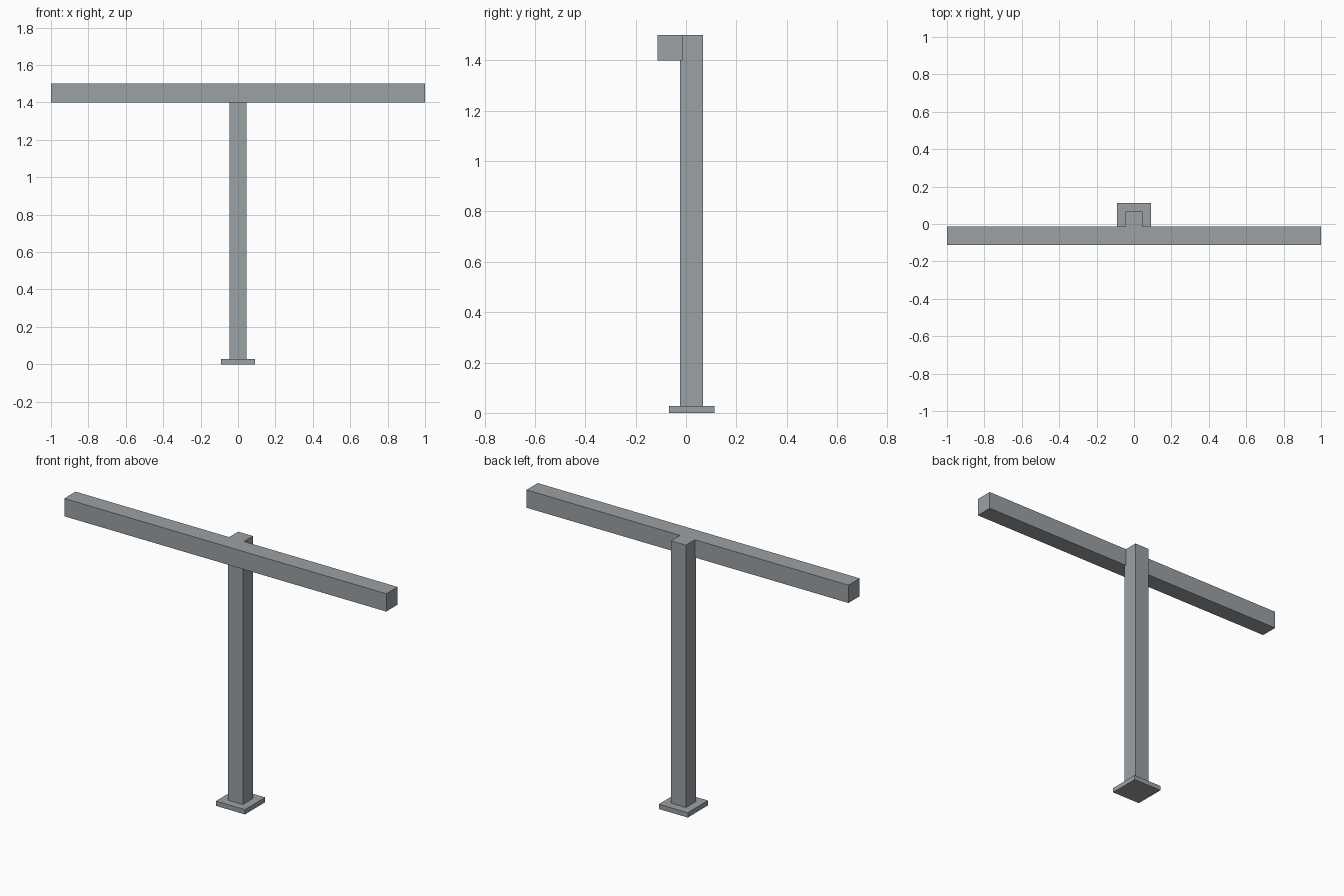
import bpy
from mathutils import Vector

cube = bpy.data.objects.get("Cube")
if cube:
    bpy.data.objects.remove(cube, do_unlink=True)

# One flat grey for the whole stand
grey = bpy.data.materials.new("steel_grey")
grey.use_nodes = True
colour = (0.33, 0.355, 0.375, 1)
grey.diffuse_color = colour
grey.node_tree.nodes["Principled BSDF"].inputs["Base Color"].default_value = colour


def box(name, low, high):
    """Flat-shaded box between two opposite corners."""
    low, high = Vector(low), Vector(high)
    bpy.ops.mesh.primitive_cube_add(size=1, location=(low + high) / 2)
    obj = bpy.context.object
    obj.name = name
    obj.scale = high - low
    bpy.ops.object.transform_apply(location=False, rotation=False, scale=True)
    obj.data.materials.append(grey)
    return obj


TOP = 1.5
PLATE = 0.027

# Foot plate
box("base_plate", (-0.09, -0.067, 0), (0.09, 0.113, PLATE))
# Upright, slightly let into the back of the beam
box("post", (-0.046, -0.023, PLATE), (0.046, 0.067, TOP))
# Cross beam in front of the post top
box("cross_beam", (-1, -0.113, TOP - 0.1), (1, -0.013, TOP))
